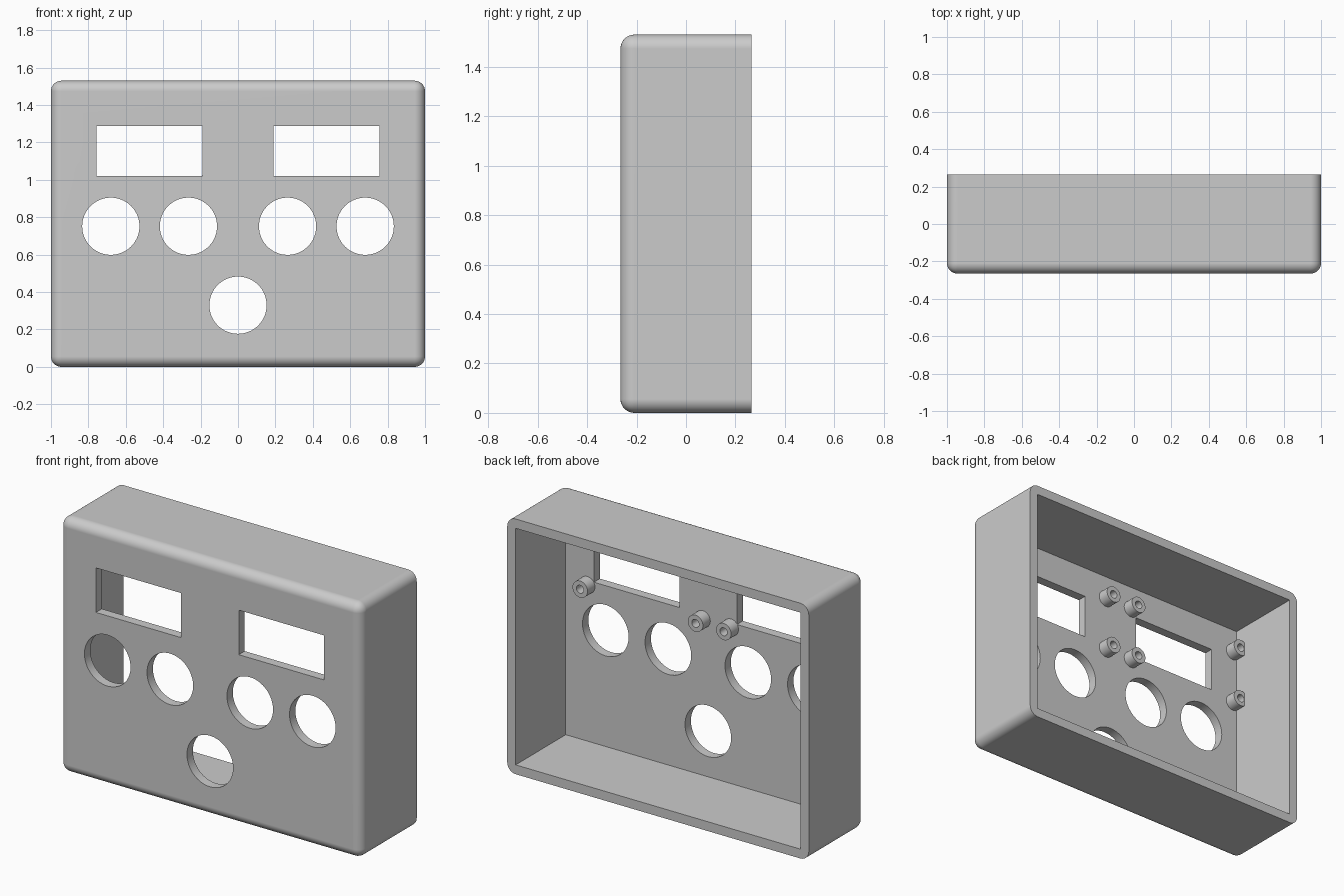
import bpy
import bmesh
import math
from mathutils import Matrix, Vector

cube = bpy.data.objects.get("Cube")
if cube:
    bpy.data.objects.remove(cube, do_unlink=True)

# Overall dimensions
W, D, H = 2.0, 0.53, 1.53
WALL = 0.056
FRONT, BACK = -D / 2, D / 2
INNER = FRONT + WALL

grey = bpy.data.materials.new("light_grey_plastic")
grey.use_nodes = True
COLOUR = (0.6, 0.6, 0.6, 1)
grey.diffuse_color = COLOUR
grey.node_tree.nodes["Principled BSDF"].inputs["Base Color"].default_value = COLOUR


def make_object(name, bm):
    bmesh.ops.recalc_face_normals(bm, faces=bm.faces)
    mesh = bpy.data.meshes.new(name)
    bm.to_mesh(mesh)
    bm.free()
    mesh.materials.append(grey)
    obj = bpy.data.objects.new(name, mesh)
    bpy.context.collection.objects.link(obj)
    return obj


def box_bmesh(low, high):
    low, high = Vector(low), Vector(high)
    bm = bmesh.new()
    bmesh.ops.create_cube(bm, size=1, matrix=Matrix.Translation((low + high) / 2)
                          @ Matrix.Diagonal((*(high - low), 1)))
    return bm


def activate(obj):
    bpy.ops.object.select_all(action="DESELECT")
    obj.select_set(True)
    bpy.context.view_layer.objects.active = obj


def cut(target, bm):
    """Subtract a closed shape from the target and discard the cutter."""
    cutter = make_object("cutter", bm)
    cutter.hide_render = True
    mod = target.modifiers.new("cut", "BOOLEAN")
    mod.operation, mod.solver, mod.object = "DIFFERENCE", "EXACT", cutter
    activate(target)
    bpy.ops.object.modifier_apply(modifier=mod.name)
    bpy.data.objects.remove(cutter, do_unlink=True)


# Case: box rounded everywhere except around the open back
bm = box_bmesh((-W / 2, FRONT, 0), (W / 2, BACK, H))
rounded = [e for e in bm.edges if any(v.co.y < 0 for v in e.verts)]
bmesh.ops.bevel(bm, geom=rounded, offset=WALL, segments=8, profile=0.5,
                affect="EDGES", clamp_overlap=True)
case = make_object("case", bm)

# Hollow inside, open at the back
cut(case, box_bmesh((WALL - W / 2, INNER, WALL), (W / 2 - WALL, BACK + 0.1, H - WALL)))

# Display windows
for side in (-1, 1):
    x1, x2 = sorted((side * 0.191, side * 0.757))
    cut(case, box_bmesh((x1, FRONT - 0.1, 1.02), (x2, INNER + 0.1, 1.287)))

# Button holes: a row of four and one below
for x, z in [(-0.68, 0.752), (-0.265, 0.752), (0.265, 0.752), (0.68, 0.752), (0, 0.33)]:
    bm = bmesh.new()
    bmesh.ops.create_cone(bm, cap_ends=True, segments=64, radius1=0.153, radius2=0.153,
                          depth=0.3, matrix=Matrix.Translation((x, FRONT, z))
                          @ Matrix.Rotation(math.pi / 2, 4, "X"))
    cut(case, bm)

activate(case)
bpy.ops.object.shade_smooth_by_angle(angle=math.radians(30))
weighted = case.modifiers.new("even_shading", "WEIGHTED_NORMAL")
weighted.keep_sharp = True

# Screw posts: hollow tubes spun around the y axis
OUTER_R, HOLE_R, LENGTH = 0.05, 0.024, 0.07
bm = bmesh.new()
profile = [(OUTER_R, -0.005), (OUTER_R, LENGTH), (HOLE_R, LENGTH), (HOLE_R, -0.005)]
verts = [bm.verts.new((r, y, 0)) for r, y in profile]
edges = [bm.edges.new((verts[i], verts[(i + 1) % len(verts)])) for i in range(len(verts))]
bmesh.ops.spin(bm, geom=verts + edges, axis=(0, 1, 0), cent=(0, 0, 0),
               angle=math.tau, steps=32)
bmesh.ops.remove_doubles(bm, verts=bm.verts, dist=0.0001)
post = make_object("screw_post", bm)
activate(post)
bpy.ops.object.shade_smooth_by_angle(angle=math.radians(30))

# Four posts around each window
spots = [(x, z) for x in (-0.917, -0.152, 0.035, 0.8) for z in (0.993, 1.328)]
for i, (x, z) in enumerate(spots):
    obj = post if i == 0 else post.copy()
    if i:
        bpy.context.collection.objects.link(obj)
    obj.name = f"screw_post_{i + 1}"
    obj.location = (x, INNER, z)
